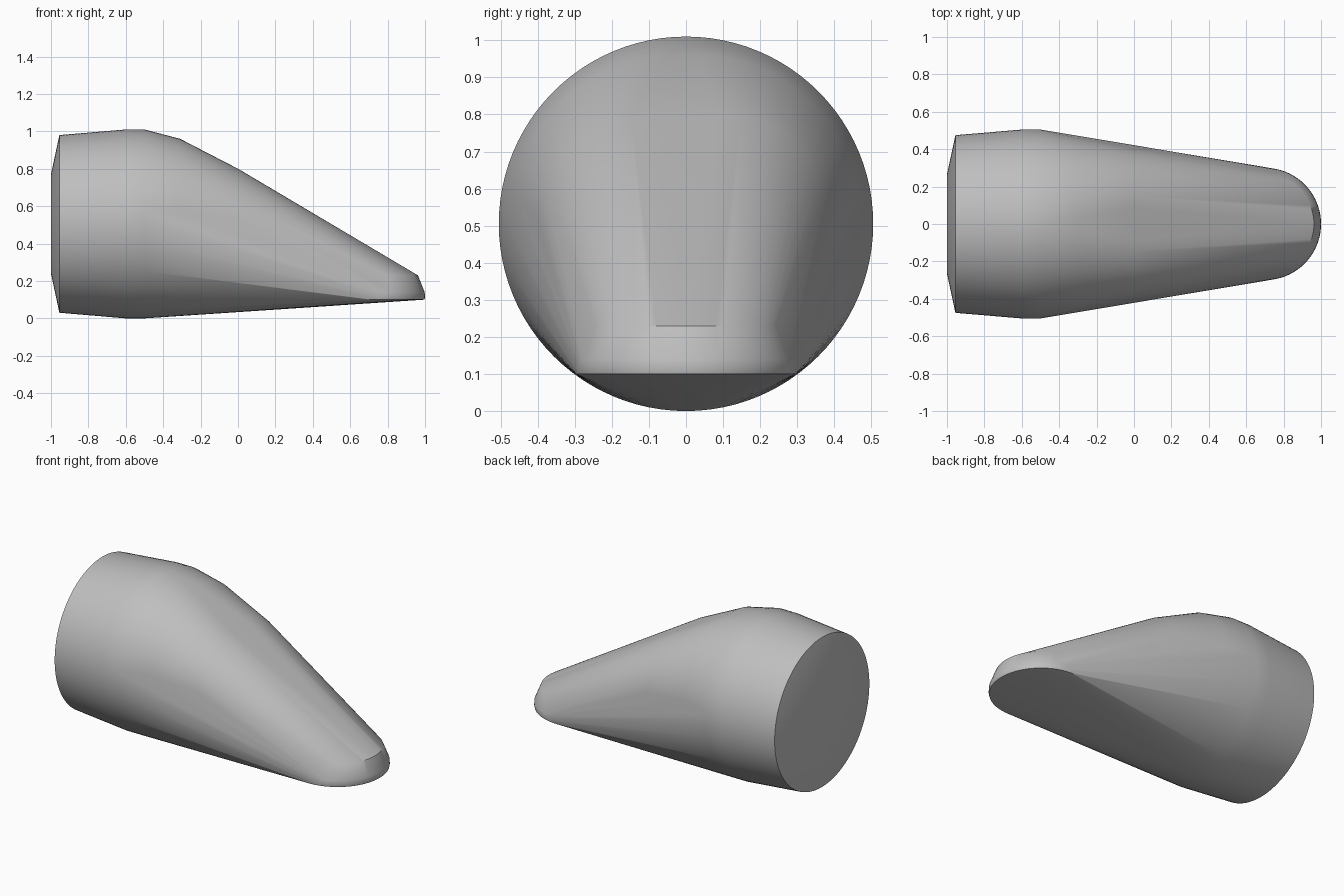
import bpy
import bmesh
from math import pi, sin, cos, radians

cube = bpy.data.objects.get("Cube")
if cube:
    bpy.data.objects.remove(cube)

MID_Z = 0.505


def ring(x, radius, count=96):
    """Full upright circle across the body."""
    return [(x, radius * cos(2 * pi * i / count), MID_Z + radius * sin(2 * pi * i / count))
            for i in range(count)]


def crown(x, top, radius, flat, count=24):
    """Upper arc with a flat middle, shaping the sloping back."""
    points = []
    for side in (-1, 1):
        for i in range(count + 1):
            a = pi / 2 * i / count
            points.append((x, side * (flat + radius * sin(a)), top - radius + radius * cos(a)))
    return points


def lip(z, radius, count=40):
    """Flat half circle around the nose."""
    return [(0.7 + radius * cos(a), radius * sin(a), z)
            for a in (pi * i / count - pi / 2 for i in range(count + 1))]


# Rounded body: barrel rings, sloping crown and flattened nose in one skin
points = ring(-1.0, 0.265) + ring(-0.955, 0.475) + ring(-0.6, 0.505) + ring(-0.5, 0.505)
points += crown(-0.31, 0.96, 0.435, 0.03) + crown(0.0, 0.80, 0.32, 0.085)
points += lip(0.10, 0.297) + lip(0.112, 0.3) + lip(0.14, 0.298) + lip(0.23, 0.262)

bm = bmesh.new()
for p in points:
    bm.verts.new(p)
result = bmesh.ops.convex_hull(bm, input=bm.verts[:])
unused = {g for g in result["geom_interior"] + result["geom_unused"]
          if isinstance(g, bmesh.types.BMVert)}
bmesh.ops.delete(bm, geom=list(unused), context="VERTS")
bmesh.ops.dissolve_limit(bm, angle_limit=radians(0.1), verts=bm.verts[:], edges=bm.edges[:])
bmesh.ops.recalc_face_normals(bm, faces=bm.faces[:])

mesh = bpy.data.meshes.new("tapered_body")
bm.to_mesh(mesh)
bm.free()
body = bpy.data.objects.new("tapered_body", mesh)
bpy.context.collection.objects.link(body)

# Plain grey finish
grey = bpy.data.materials.new("light_grey")
grey.use_nodes = True
color = (0.52, 0.52, 0.52, 1)
grey.diffuse_color = color
grey.node_tree.nodes["Principled BSDF"].inputs["Base Color"].default_value = color
mesh.materials.append(grey)

bpy.ops.object.select_all(action="DESELECT")
body.select_set(True)
bpy.context.view_layer.objects.active = body
bpy.ops.object.shade_smooth_by_angle(angle=radians(35))
